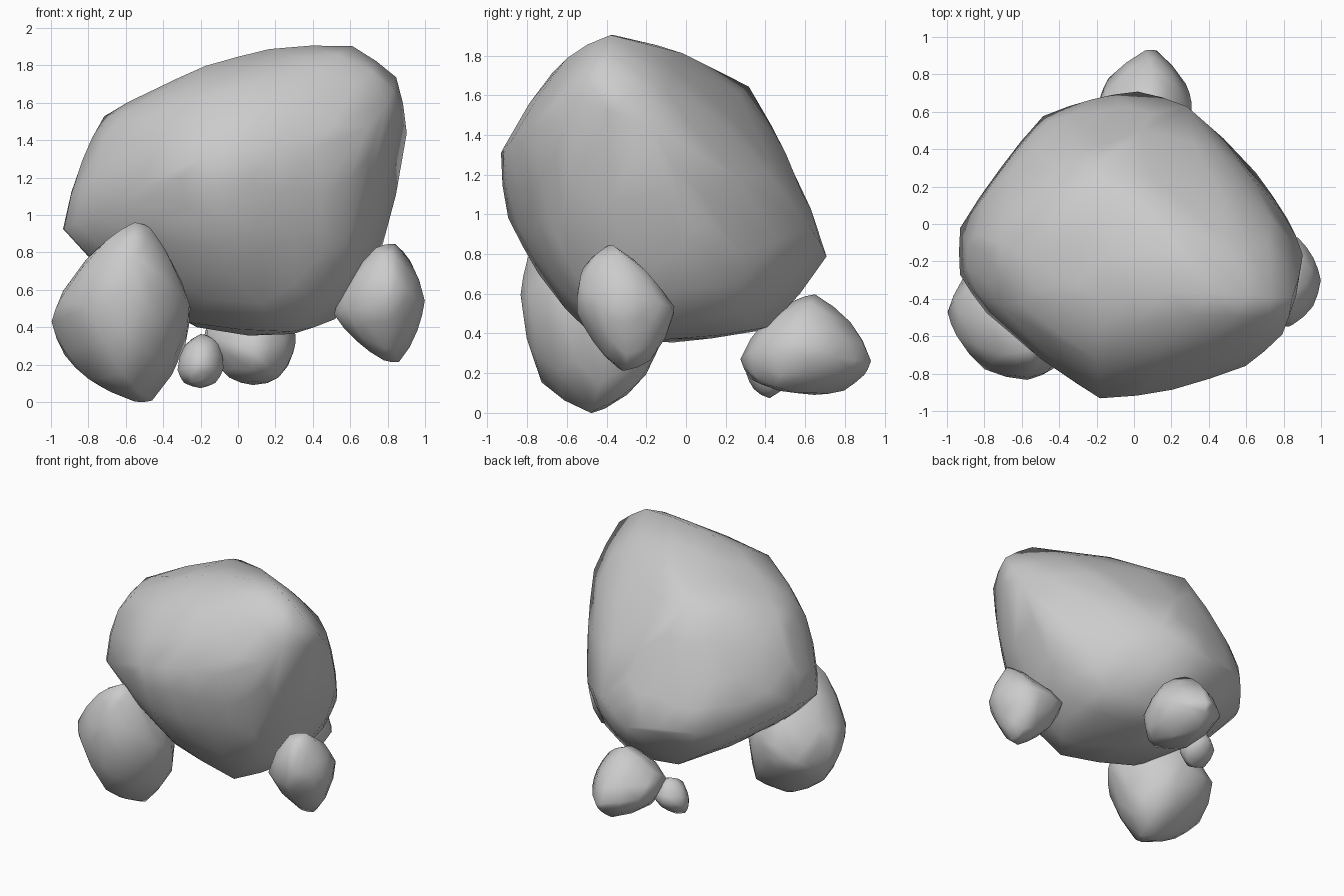
import bpy, bmesh


def rock(name, points, bulge=0.25):
    """Convex stone wrapped round a few corner points, then softly rounded."""
    bm = bmesh.new()
    for p in points:
        bm.verts.new(p)
    hull = bmesh.ops.convex_hull(bm, input=bm.verts)
    junk = [g for g in hull["geom_interior"] if isinstance(g, bmesh.types.BMVert)]
    bmesh.ops.delete(bm, geom=junk, context='VERTS')
    bmesh.ops.recalc_face_normals(bm, faces=bm.faces)
    bmesh.ops.subdivide_edges(bm, edges=bm.edges[:], cuts=1, smooth=bulge,
                              use_grid_fill=True)
    bmesh.ops.smooth_vert(bm, verts=bm.verts, factor=0.07, use_axis_x=True,
                          use_axis_y=True, use_axis_z=True)
    me = bpy.data.meshes.new(name)
    bm.to_mesh(me)
    bm.free()
    for f in me.polygons:
        f.use_smooth = True
    ob = bpy.data.objects.new(name, me)
    bpy.context.collection.objects.link(ob)
    return ob


# Large leaning boulder, listed from its top corners down to the underside
rock("main_boulder", [
    (.62, -.39, 1.91), (.17, -.36, 1.89), (.85, -.4, 1.74), (-.15, .08, 1.755),
    (-.2, .32, 1.65), (.35, .2, 1.57), (-.17, -.4, 1.8), (-.45, -.26, 1.67),
    (-.72, -.1, 1.53), (-.6, -.43, 1.55), (-.72, -.44, 1.41), (.45, -.6, 1.79),
    (.65, .05, 1.49), (.91, -.17, 1.45), (.8, -.59, 1.6), (.6, -.76, 1.35),
    (.2, -.89, 1.36), (-.18, -.94, 1.31), (-.2, -.73, 1.63), (-.83, -.2, 1.3),
    (.55, .2, 1.45), (-.1, .52, 1.26), (-.42, .5, 1.15), (-.65, .3, 1.2),
    (-.935, -.27, .92), (-.935, -.02, .93), (-.8, -.47, 1.0), (-.42, -.76, 1.1),
    (-.1, -.9, .98), (.58, -.7, 1.02), (.82, .03, 1.05), (.65, .28, .8),
    (.28, .64, .92), (.02, .715, .79), (-.22, .67, .83), (-.49, .58, .82),
    (-.72, .3, .8), (-.05, -.75, .7), (.58, -.57, .69), (.76, -.02, .78),
    (.52, -.15, .44), (.3, -.08, .37), (.29, -.46, .37), (-.26, -.3, .42),
    (-.17, .34, .405), (.15, .42, .43), (.5, .27, .5), (-.65, -.25, .65),
    (.3, -.78, .9)], bulge=.15)

# Stone tucked under the front left
rock("left_front_stone", [
    (-1, -.47, .43), (-.95, -.6, .55), (-.9, -.35, .62), (-.7, -.7, .87),
    (-.55, -.68, .965), (-.46, -.65, .93), (-.55, -.8, .78), (-.38, -.6, .8),
    (-.25, -.45, .5), (-.28, -.62, .55), (-.57, -.835, .6), (-.8, -.78, .5),
    (-.42, -.77, .45), (-.28, -.4, .3), (-.46, -.47, 0), (-.55, -.48, 0),
    (-.68, -.36, .07), (-.8, -.5, .12), (-.93, -.4, .25), (-.62, -.73, .15),
    (-.42, -.25, .14), (-.6, -.1, .42), (-.5, -.13, .6), (-.92, -.3, .42),
    (-.84, -.14, .43), (-.73, -.18, .26), (-.5, -.3, .85)], bulge=.25)

# Stone leaning on the right side
rock("right_stone", [
    (.51, -.3, .47), (.58, -.3, .63), (.74, -.42, .83), (.84, -.37, .85),
    (.92, -.32, .76), (1, -.3, .54), (.96, -.18, .58), (.88, -.07, .53),
    (.74, -.06, .5), (.57, -.09, .53), (.74, -.18, .68), (.96, -.44, .55),
    (.85, -.54, .65), (.8, -.55, .5), (.57, -.45, .5), (.86, -.3, .21),
    (.78, -.34, .22), (.64, -.3, .32), (.96, -.3, .38), (.8, -.47, .36),
    (.85, -.18, .26), (.66, -.17, .34), (.8, -.52, .73)], bulge=.25)

# Stone at the back
rock("back_stone", [
    (.08, .27, .27), (.1, .4, .47), (.08, .55, .57), (.08, .65, .6),
    (.1, .83, .46), (.06, .93, .27), (.12, .93, .25), (.1, .9, .19),
    (.08, .65, .09), (.08, .32, .17), (.22, .45, .13), (-.1, .5, .2),
    (-.05, .5, .13), (-.18, .69, .32), (-.14, .78, .3), (.31, .65, .36),
    (.28, .75, .28), (.29, .5, .25), (-.15, .6, .45), (.24, .6, .5),
    (.08, .8, .11), (-.17, .48, .36), (.25, .4, .33)], bulge=.25)

# Small pebble beside it
rock("pebble", [
    (-.2, .46, .365), (-.15, .48, .35), (-.325, .43, .17), (-.29, .46, .3),
    (-.075, .42, .18), (-.1, .43, .31), (-.2, .3, .2), (-.22, .35, .3),
    (-.2, .58, .22), (-.18, .55, .3), (-.2, .42, .072), (-.29, .42, .1),
    (-.12, .43, .1), (-.3, .52, .2), (-.1, .53, .2), (-.2, .34, .12)])
